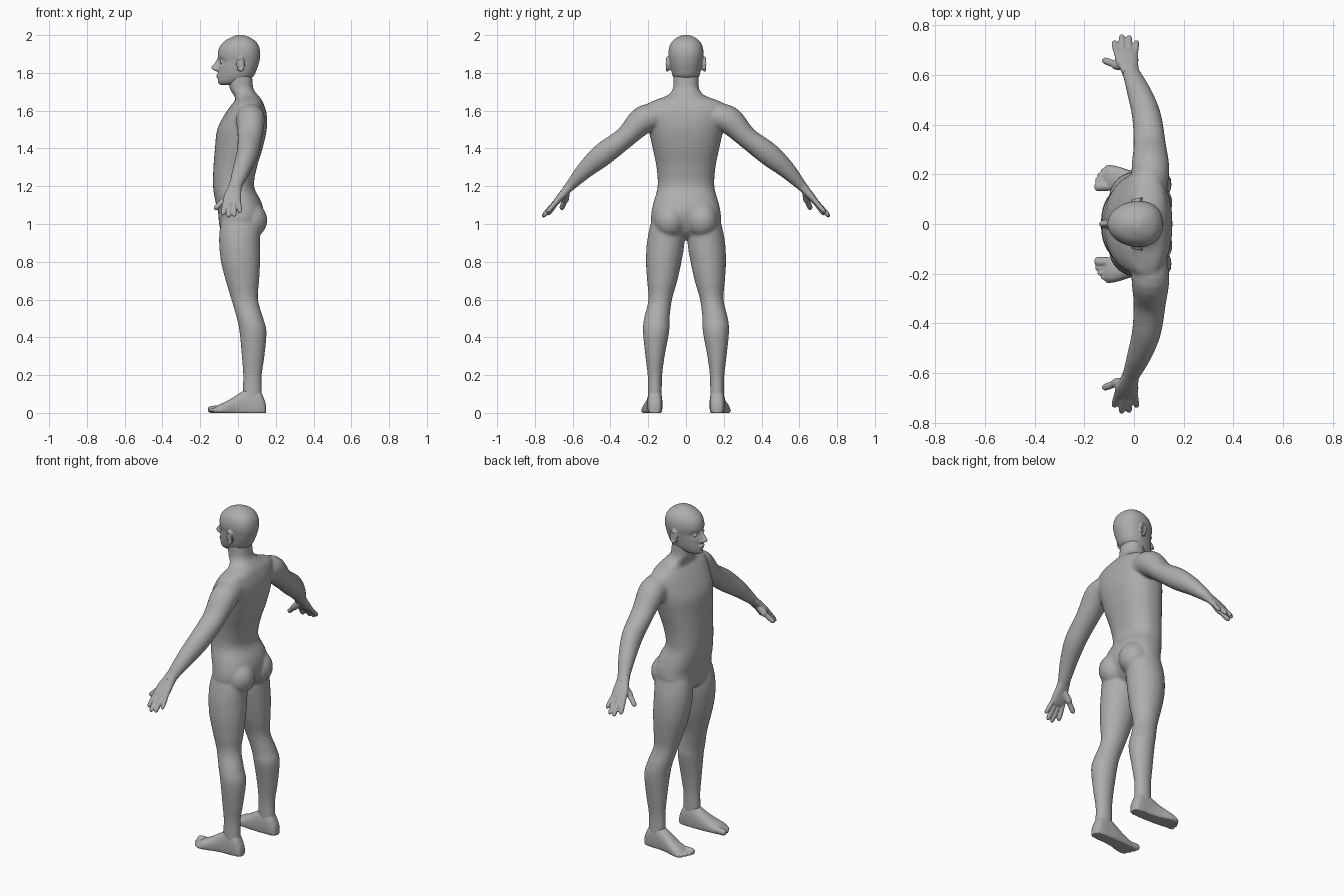
import bpy, bmesh, math
from mathutils import Vector, Matrix

skin_mat = bpy.data.materials.new("plain_grey")
skin_mat.diffuse_color = (0.42, 0.42, 0.42, 1)


def spline(rings, steps):
    """Catmull-Rom interpolation of the ring table."""
    out = []
    for i in range(len(rings) - 1):
        p0, p1 = rings[max(i - 1, 0)], rings[i]
        p2, p3 = rings[i + 1], rings[min(i + 2, len(rings) - 1)]
        for k in range(steps):
            t = k / steps
            out.append([0.5 * (2 * b + (c - a) * t + (2 * a - 5 * b + 4 * c - d) * t * t
                               + (3 * b - a - 3 * c + d) * t ** 3)
                        for a, b, c, d in zip(p0, p1, p2, p3)])
    return out + [list(rings[-1])]


def loft(bm, rings, axis="path", n=32, power=2.0, egg=0.0, steps=5):
    """Closed tube through rings of (x, y, z, half size 1, half size 2)."""
    rows = spline(rings, steps)
    loops = []
    for i, (x, y, z, a, b) in enumerate(rows):
        if axis == "z":
            u, v = Vector((1, 0, 0)), Vector((0, 1, 0))
        elif axis == "x":
            u, v = Vector((0, 1, 0)), Vector((0, 0, 1))
        else:
            t = Vector(rows[min(i + 1, len(rows) - 1)][:3]) - Vector(rows[max(i - 1, 0)][:3])
            v = t.cross(Vector((1, 0, 0))).normalized()
            u = v.cross(t).normalized()
        loop = []
        for k in range(n):
            c, s = math.cos(math.tau * k / n), math.sin(math.tau * k / n)
            cu = math.copysign(abs(c) ** (2 / power), c) * max(a, 0.002)
            sv = math.copysign(abs(s) ** (2 / power), s) * max(b, 0.002) * (1 + egg * c)
            loop.append(bm.verts.new(Vector((x, y, z)) + u * cu + v * sv))
        loops.append(loop)
    for l0, l1 in zip(loops, loops[1:]):
        for k in range(n):
            bm.faces.new((l0[k], l0[(k + 1) % n], l1[(k + 1) % n], l1[k]))
    bm.faces.new(loops[0])
    bm.faces.new(loops[-1][::-1])


def column(rows, y=0.0):
    """Turn (z, front, back, half width) into rings stacked along z."""
    return [((f + k) / 2, y, z, (k - f) / 2, w) for z, f, k, w in rows]


def digit(bm, p, q, r):
    """Finger or toe with a rounded tip."""
    p, q = Vector(p), Vector(q)
    tab = [(0, 1), (0.5, 1.03), (0.82, 0.95), (0.95, 0.65), (1, 0.2)]
    loft(bm, [(*p.lerp(q, t), r * s, r * s) for t, s in tab], n=16)


def ball(bm, centre, size, tilt=0.0):
    m = Matrix.Translation(centre) @ Matrix.Rotation(tilt, 4, "Y") @ Matrix.Diagonal((*size, 1))
    bmesh.ops.create_uvsphere(bm, u_segments=24, v_segments=16, radius=1, matrix=m)


def skin(name, bm, voxel, smooth):
    """Fuse the overlapping volumes of a part into one smooth skin."""
    bmesh.ops.recalc_face_normals(bm, faces=bm.faces[:])
    me = bpy.data.meshes.new(name)
    bm.to_mesh(me)
    bm.free()
    me.materials.append(skin_mat)
    me.polygons.foreach_set("use_smooth", [True] * len(me.polygons))
    ob = bpy.data.objects.new(name, me)
    bpy.context.collection.objects.link(ob)
    rm = ob.modifiers.new("fuse", "REMESH")
    rm.mode, rm.voxel_size, rm.use_smooth_shade = "VOXEL", voxel, True
    sm = ob.modifiers.new("soften", "SMOOTH")
    sm.factor, sm.iterations = 0.5, smooth


# Torso and neck
body = bmesh.new()
loft(body, column([
    (0.92, -0.05, 0.05, 0.05), (0.95, -0.085, 0.09, 0.12), (1.00, -0.10, 0.12, 0.180),
    (1.06, -0.105, 0.135, 0.183), (1.12, -0.12, 0.122, 0.170), (1.20, -0.132, 0.085, 0.150),
    (1.30, -0.13, 0.10, 0.156), (1.40, -0.122, 0.13, 0.176), (1.50, -0.11, 0.152, 0.198),
    (1.58, -0.07, 0.152, 0.212), (1.63, -0.035, 0.138, 0.208), (1.655, -0.015, 0.127, 0.165),
    (1.68, -0.02, 0.108, 0.10), (1.715, -0.043, 0.082, 0.07), (1.78, -0.05, 0.075, 0.066),
    (1.82, -0.04, 0.07, 0.06)]), axis="z", power=2.3, n=48)

for s in (-1, 1):
    # Buttocks
    ball(body, (0.065, s * 0.085, 1.02), (0.09, 0.085, 0.095))
    # Leg: z, front, back, inner, outer
    leg = [(1.06, -0.07, 0.09, 0.05, 0.17), (0.98, -0.095, 0.115, 0.015, 0.192),
           (0.90, -0.10, 0.117, 0.008, 0.207), (0.80, -0.09, 0.117, 0.024, 0.212),
           (0.70, -0.065, 0.112, 0.046, 0.206), (0.60, -0.035, 0.106, 0.074, 0.199),
           (0.50, -0.006, 0.134, 0.087, 0.222), (0.43, 0.008, 0.151, 0.089, 0.228),
           (0.30, 0.02, 0.14, 0.113, 0.215), (0.20, 0.027, 0.126, 0.126, 0.203),
           (0.12, 0.025, 0.126, 0.128, 0.202), (0.05, 0.03, 0.13, 0.13, 0.203)]
    loft(body, [((f + k) / 2, s * (i + o) / 2, z, (k - f) / 2, (o - i) / 2)
                for z, f, k, i, o in leg], axis="z")
    # Arm from inside the shoulder to the wrist
    arm = [(0.065, 0.12, 1.57, 0.065, 0.06), (0.066, 0.22, 1.555, 0.076, 0.074),
           (0.063, 0.32, 1.46, 0.065, 0.057), (0.050, 0.435, 1.372, 0.058, 0.061),
           (0.020, 0.53, 1.29, 0.048, 0.047), (-0.012, 0.61, 1.205, 0.035, 0.028),
           (-0.018, 0.635, 1.18, 0.036, 0.024)]
    loft(body, [(x, s * y, z, a, b) for x, y, z, a, b in arm])
skin("body", body, 0.008, 6)

# Head
head = bmesh.new()
loft(head, column([
    (1.735, -0.09, -0.03, 0.022), (1.75, -0.104, 0.03, 0.048), (1.78, -0.106, 0.08, 0.068),
    (1.82, -0.104, 0.10, 0.079), (1.86, -0.103, 0.113, 0.086), (1.90, -0.107, 0.118, 0.092),
    (1.94, -0.096, 0.111, 0.087), (1.97, -0.068, 0.09, 0.070), (1.99, -0.032, 0.058, 0.042),
    (2.00, -0.005, 0.03, 0.015)]), axis="z", n=64, egg=0.12, steps=8, power=2.1)
# Eye sockets pressed into the face
for v in head.verts:
    if v.co.x < 0:
        d = ((abs(v.co.y) - 0.035) / 0.019) ** 2 + ((v.co.z - 1.858) / 0.014) ** 2
        v.co.x += 0.014 * math.exp(-d)
# Nose and lips
loft(head, [(-0.098, 0, 1.88, 0.010, 0.008), (-0.108, 0, 1.855, 0.014, 0.010),
            (-0.118, 0, 1.829, 0.023, 0.014), (-0.114, 0, 1.817, 0.020, 0.019),
            (-0.104, 0, 1.808, 0.010, 0.012)], axis="z", n=24)
ball(head, (-0.104, 0, 1.788), (0.012, 0.025, 0.006))
ball(head, (-0.103, 0, 1.777), (0.011, 0.021, 0.006))
ball(head, (-0.092, 0, 1.753), (0.016, 0.022, 0.014))
for s in (-1, 1):
    ball(head, (-0.082, s * 0.035, 1.858), (0.014, 0.014, 0.010))
    # Ear: thin base, raised rim and lobe
    ball(head, (0.012, s * 0.092, 1.845), (0.019, 0.009, 0.037), 0.15)
    for k in range(14):
        a = math.radians(-80 + 20 * k)
        ball(head, (0.013 + 0.018 * math.cos(a), s * (0.099 + 0.004 * math.cos(a)),
                    1.846 + 0.034 * math.sin(a)), (0.006, 0.006, 0.007))
skin("head", head, 0.0045, 3)

for side, s in (("left", -1), ("right", 1)):
    # Hand: flat palm, four fingers and thumb
    hand = bmesh.new()
    palm = [(-0.012, 0.605, 1.21, 0.034, 0.026), (-0.020, 0.632, 1.18, 0.038, 0.023),
            (-0.028, 0.66, 1.148, 0.046, 0.020), (-0.032, 0.684, 1.12, 0.046, 0.017),
            (-0.032, 0.697, 1.106, 0.040, 0.011)]
    loft(hand, [(x, s * y, z, a, b) for x, y, z, a, b in palm], power=2.4)
    for p, q, r in [((-0.064, 0.675, 1.13), (-0.080, 0.735, 1.047), 0.0135),
                    ((-0.043, 0.682, 1.125), (-0.050, 0.760, 1.037), 0.0135),
                    ((-0.020, 0.682, 1.125), (-0.020, 0.757, 1.040), 0.0130),
                    ((0.002, 0.675, 1.13), (0.011, 0.737, 1.060), 0.0120),
                    ((-0.035, 0.635, 1.165), (-0.085, 0.641, 1.115), 0.0190),
                    ((-0.072, 0.640, 1.128), (-0.125, 0.660, 1.078), 0.0140)]:
        digit(hand, (p[0], s * p[1], p[2]), (q[0], s * q[1], q[2]), r)
    skin(side + "_hand", hand, 0.004, 2)

    # Foot: x, centre y, top, half width, with a flat sole
    foot = bmesh.new()
    sole = [(0.149, 0.165, 0.035, 0.012), (0.140, 0.165, 0.07, 0.029), (0.11, 0.165, 0.125, 0.038),
            (0.06, 0.165, 0.135, 0.040), (0.02, 0.167, 0.112, 0.042), (-0.02, 0.172, 0.086, 0.045),
            (-0.06, 0.180, 0.062, 0.050), (-0.10, 0.184, 0.044, 0.050), (-0.122, 0.183, 0.028, 0.042)]
    loft(foot, [(x, s * y, t * 0.35, w, t * 0.65) for x, y, t, w in sole], axis="x", power=2.3)
    for p, q, r in [((-0.09, 0.153, 0.02), (-0.160, 0.150, 0.018), 0.0190),
                    ((-0.09, 0.175, 0.018), (-0.157, 0.176, 0.014), 0.0125),
                    ((-0.09, 0.193, 0.018), (-0.147, 0.197, 0.014), 0.0120),
                    ((-0.08, 0.210, 0.016), (-0.133, 0.215, 0.013), 0.0115),
                    ((-0.07, 0.222, 0.015), (-0.115, 0.229, 0.012), 0.0110)]:
        digit(foot, (p[0], s * p[1], p[2]), (q[0], s * q[1], q[2]), r)
    for v in foot.verts:
        v.co.z = max(v.co.z, 0.0)
    skin(side + "_foot", foot, 0.0045, 2)
